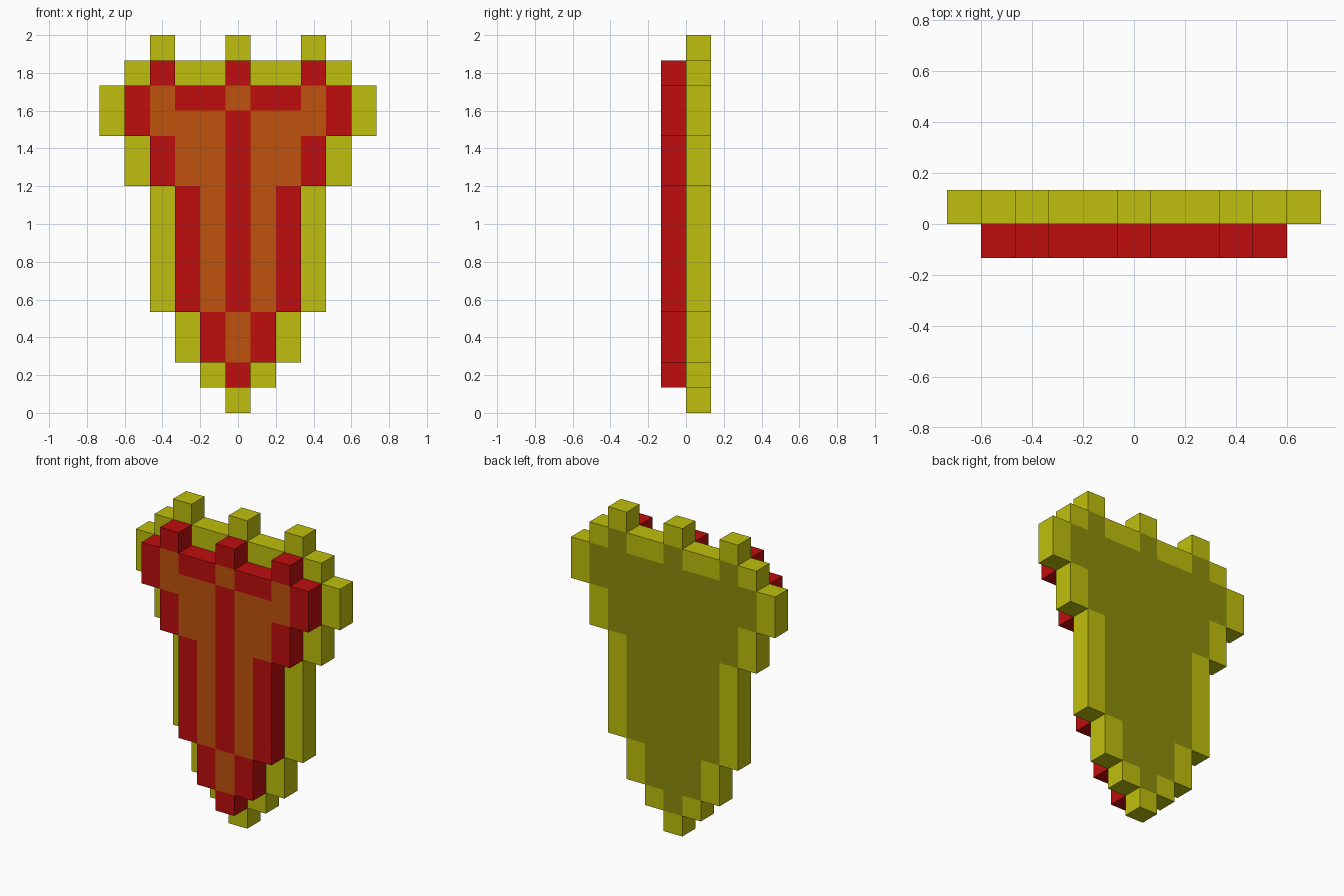
import bpy
import bmesh

if "Cube" in bpy.data.objects:
    bpy.data.objects.remove(bpy.data.objects["Cube"], do_unlink=True)

U = 2 / 15  # edge length of one block


def material(name, rgb):
    mat = bpy.data.materials.new(name)
    mat.use_nodes = True
    mat.diffuse_color = (*rgb, 1)
    mat.node_tree.nodes["Principled BSDF"].inputs["Base Color"].default_value = (*rgb, 1)
    return mat


yellow = material("yellow", (0.52, 0.52, 0.004))
olive = material("dark_olive", (0.265, 0.265, 0.004))
red = material("red", (0.52, 0.004, 0.004))
orange = material("orange", (0.52, 0.084, 0.004))


def cells(rows):
    """Blocks (column, row), mirrored in x, from {row: columns at x >= 0}."""
    return {(s * c, r) for r, cols in rows.items() for c in cols for s in (-1, 1)}


def layer(name, blocks, y0, y1, mats, front_marks=(), back_marks=()):
    """One-block-thick slab; marked blocks get the second material on that side."""
    bm = bmesh.new()

    def quad(points, mark=False):
        face = bm.faces.new([bm.verts.new((x * U, y, z * U)) for x, y, z in points])
        face.material_index = int(mark)

    for c, r in sorted(blocks):
        x0, x1, z0, z1 = c - 0.5, c + 0.5, r, r + 1
        quad([(x0, y0, z0), (x1, y0, z0), (x1, y0, z1), (x0, y0, z1)], (c, r) in front_marks)
        quad([(x1, y1, z0), (x0, y1, z0), (x0, y1, z1), (x1, y1, z1)], (c, r) in back_marks)
        # Rim faces where there is no neighbour
        for dc, dr, (xa, za), (xb, zb) in (
            (1, 0, (x1, z0), (x1, z1)), (-1, 0, (x0, z1), (x0, z0)),
            (0, 1, (x1, z1), (x0, z1)), (0, -1, (x0, z0), (x1, z0)),
        ):
            if (c + dc, r + dr) not in blocks:
                quad([(xa, y0, za), (xa, y1, za), (xb, y1, zb), (xb, y0, zb)])
    bmesh.ops.remove_doubles(bm, verts=bm.verts, dist=0.001)
    bmesh.ops.recalc_face_normals(bm, faces=bm.faces)
    mesh = bpy.data.meshes.new(name)
    bm.to_mesh(mesh)
    bm.free()
    for mat in mats:
        mesh.materials.append(mat)
    bpy.context.collection.objects.link(bpy.data.objects.new(name, mesh))


# Half widths of each row, from the bottom tip upwards, ending in three crown blocks
widths = [0, 1, 2, 2, 3, 3, 3, 3, 3, 4, 4, 5, 5, 4]
back_cells = cells({**{r: range(w + 1) for r, w in enumerate(widths)}, 14: (0, 3)})

# The front slab is the same shape, one block smaller all round
front_cells = cells({**{r: range(w) for r, w in enumerate(widths[:13])}, 13: (0, 3)})

# Orange inlay on the front
inlay = cells({2: (0,), 3: (0,), **{r: (1,) for r in range(4, 9)},
               9: (1, 2), 10: (1, 2), 11: (1, 2, 3), 12: (0, 3)})

layer("back_plate", back_cells, 0, U, (yellow, olive), back_marks=front_cells)
layer("front_plate", front_cells, -U, 0, (red, orange), front_marks=inlay)
